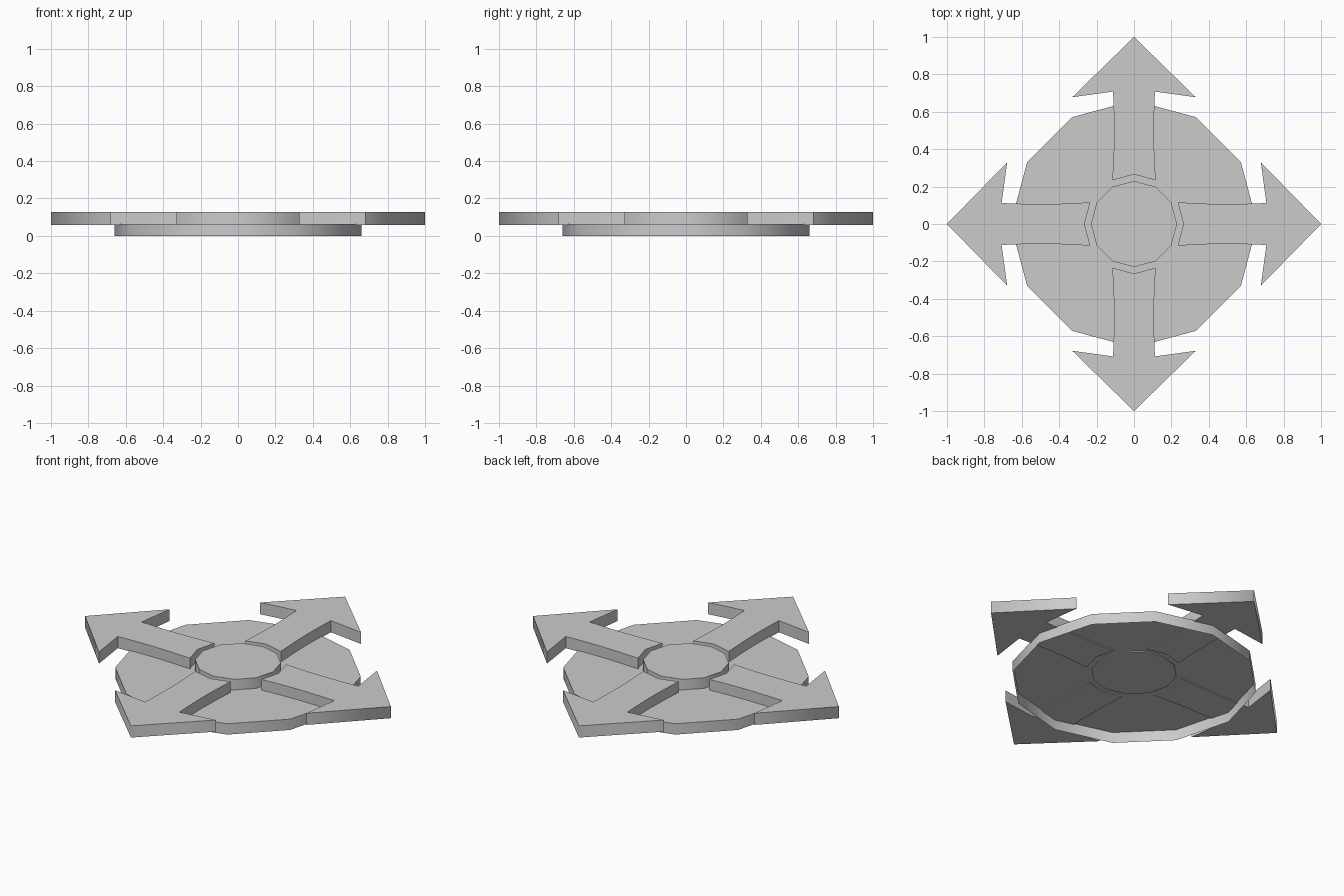
import bpy, bmesh
from math import sin, cos, pi, radians, tan

if "Cube" in bpy.data.objects:
    bpy.data.objects.remove(bpy.data.objects["Cube"])


def ring(radius, sides=12):
    return [(radius * cos(2 * pi * i / sides), radius * sin(2 * pi * i / sides))
            for i in range(sides)]


def prism(name, outline, z0, z1, bottom=True, turn=0.0):
    """Extrude a counter-clockwise outline from z0 to z1."""
    bm = bmesh.new()
    c, s = cos(turn), sin(turn)
    pts = [(x * c - y * s, x * s + y * c) for x, y in outline]
    low = [bm.verts.new((x, y, z0)) for x, y in pts]
    top = [bm.verts.new((x, y, z1)) for x, y in pts]
    n = len(pts)
    bm.faces.new(top)
    if bottom:
        bm.faces.new(low[::-1])
    for i in range(n):
        j = (i + 1) % n
        bm.faces.new((low[i], low[j], top[j], top[i]))
    mesh = bpy.data.meshes.new(name)
    bm.to_mesh(mesh)
    bm.free()
    ob = bpy.data.objects.new(name, mesh)
    bpy.context.collection.objects.link(ob)
    # rounded walls, crisp top and bottom rims
    bpy.ops.object.select_all(action='DESELECT')
    ob.select_set(True)
    bpy.context.view_layer.objects.active = ob
    bpy.ops.object.shade_smooth_by_angle(angle=radians(89))
    return ob


Z_LOW, Z_TOP, Z_PLATE = 0.058, 0.127, 0.064

# base plate: twelve-sided shell, open underneath
prism("base_plate", ring(0.66), 0.0, Z_PLATE, bottom=False)

# raised central button
prism("centre_button", ring(0.23), Z_LOW, Z_TOP)

# arrow pointing to +y: right half from tip to inner end, then mirrored
w = 0.116
right = [(0.33, 0.678), (0.112, 0.708), (0.108, 0.60), (0.106, 0.48),
         (0.109, 0.36), (w, 0.265 - w * tan(pi / 12))]
left = [(-x, y) for x, y in right]
arrow = [(0, 1.0)] + left + [(0, 0.265)] + right[::-1]

# four arrows around the plate
for i, side in enumerate(("back", "left", "front", "right")):
    prism("arrow_" + side, arrow, Z_LOW, Z_TOP, turn=i * pi / 2)
